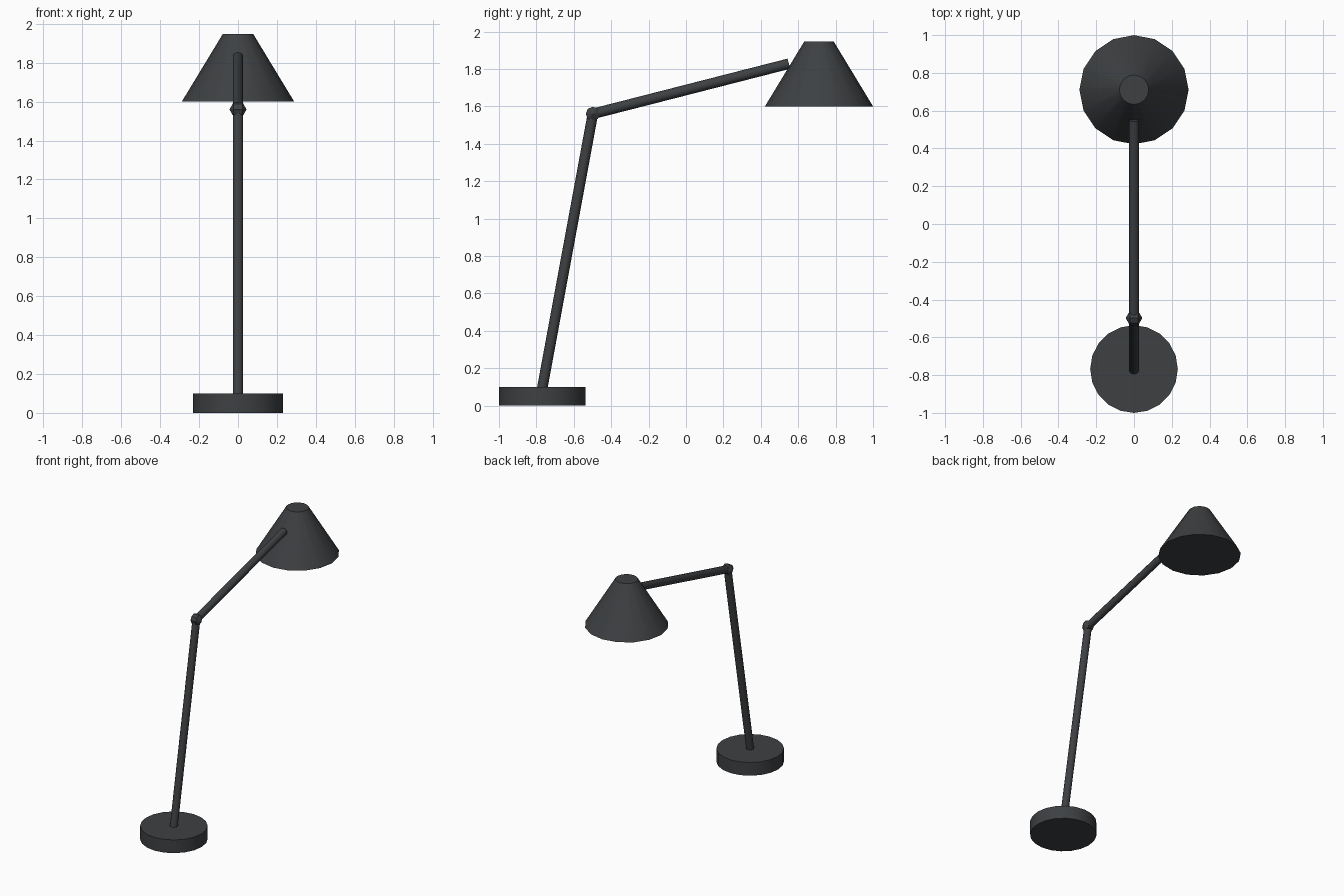
import bpy
import math
from mathutils import Vector

if "Cube" in bpy.data.objects:
    bpy.data.objects.remove(bpy.data.objects["Cube"])

dark = bpy.data.materials.new("dark_metal")
dark.diffuse_color = (0.047, 0.051, 0.055, 1.0)
dark.use_nodes = True
dark.node_tree.nodes["Principled BSDF"].inputs["Base Color"].default_value = dark.diffuse_color


def finish(name, smooth=True):
    obj = bpy.context.object
    obj.name = name
    obj.data.materials.append(dark)
    if smooth:
        bpy.ops.object.shade_smooth_by_angle(angle=math.radians(40))
    return obj


def frustum(name, y, z0, z1, r0, r1, sides):
    bpy.ops.mesh.primitive_cone_add(
        vertices=sides, radius1=r0, radius2=r1, depth=z1 - z0,
        location=(0, y, (z0 + z1) / 2))
    return finish(name)


def rod(name, start, end, radius, sides=10):
    a, b = Vector(start), Vector(end)
    bpy.ops.mesh.primitive_cylinder_add(
        vertices=sides, radius=radius, depth=(b - a).length,
        location=(a + b) / 2,
        rotation=(b - a).to_track_quat('Z', 'Y').to_euler())
    return finish(name)


elbow = (0, -0.498, 1.56)

# Round foot
frustum("base", -0.768, 0, 0.1, 0.232, 0.232, 20)

# Two arms meeting at the elbow
rod("lower_arm", (0, -0.771, 0.08), elbow, 0.028)
rod("upper_arm", elbow, (0, 0.55, 1.828), 0.028)

# Faceted elbow joint with its poles on the hinge axis
bpy.ops.mesh.primitive_uv_sphere_add(
    segments=8, ring_count=3, radius=0.044, location=elbow,
    rotation=(0, math.pi / 2, 0))
finish("elbow_joint", smooth=False)

# Conical shade, closed at top and bottom
frustum("shade", 0.711, 1.6, 1.948, 0.289, 0.078, 16)
